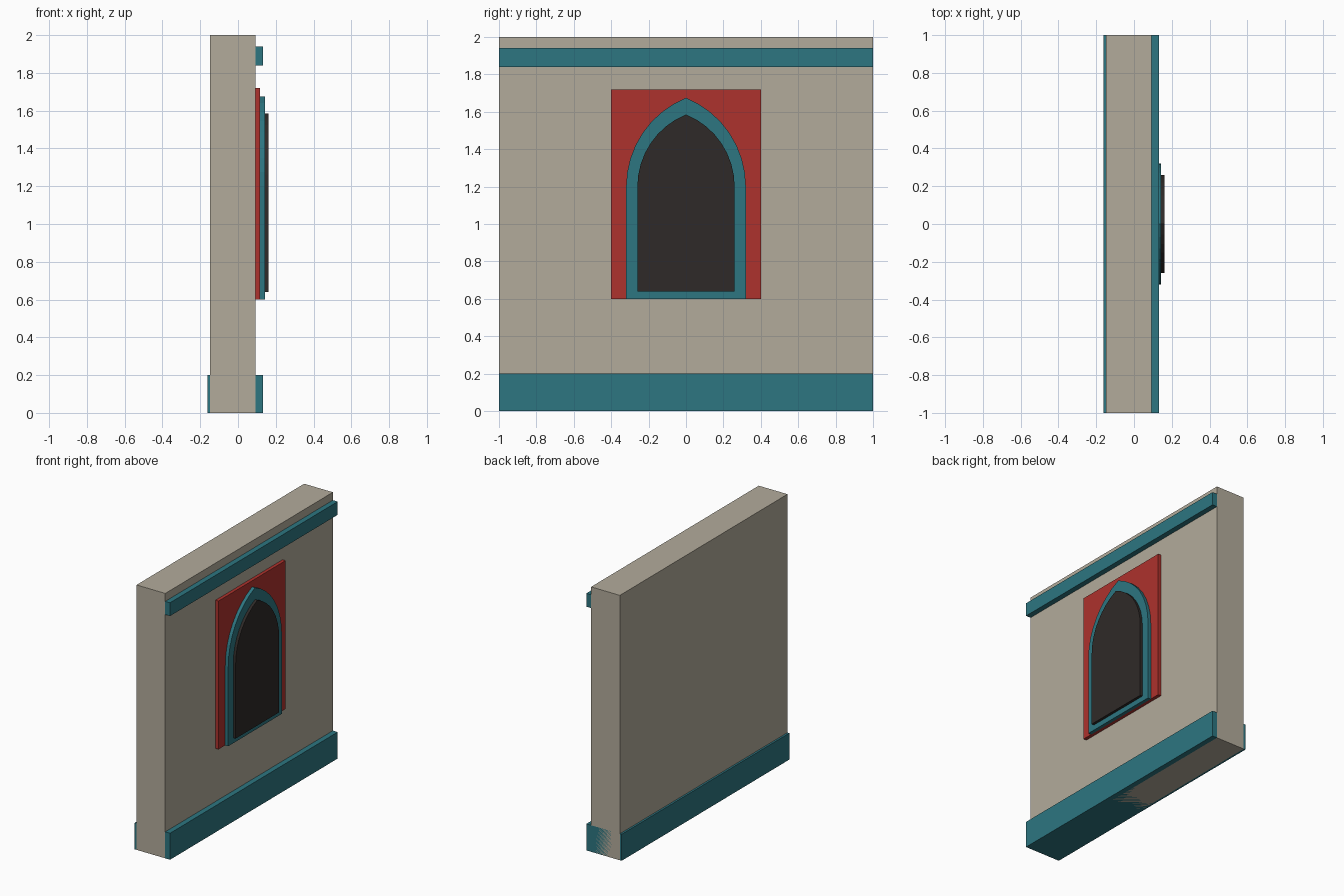
import bpy, bmesh, math

if "Cube" in bpy.data.objects:
    bpy.data.objects.remove(bpy.data.objects["Cube"])


def material(name, rgb):
    m = bpy.data.materials.new(name)
    m.diffuse_color = (*rgb, 1)
    m.use_nodes = True
    m.node_tree.nodes["Principled BSDF"].inputs["Base Color"].default_value = m.diffuse_color
    return m


STONE = material("stone", (0.45, 0.41, 0.33))
TEAL = material("teal", (0.026, 0.18, 0.22))
RED = material("red", (0.42, 0.032, 0.026))
DARK = material("dark", (0.028, 0.023, 0.021))


def prism(name, outline, x0, x1, mat):
    """Extrude a (y, z) outline along x from x0 to x1."""
    bm = bmesh.new()
    face = bm.faces.new([bm.verts.new((x0, y, z)) for y, z in outline])
    ext = bmesh.ops.extrude_face_region(bm, geom=[face])["geom"]
    verts = [v for v in ext if isinstance(v, bmesh.types.BMVert)]
    bmesh.ops.translate(bm, vec=(x1 - x0, 0, 0), verts=verts)
    bmesh.ops.recalc_face_normals(bm, faces=bm.faces)
    mesh = bpy.data.meshes.new(name)
    bm.to_mesh(mesh)
    bm.free()
    mesh.materials.append(mat)
    obj = bpy.data.objects.new(name, mesh)
    bpy.context.collection.objects.link(obj)
    return obj


def rect(w, z0, z1):
    return [(-w, z0), (w, z0), (w, z1), (-w, z1)]


def pointed_arch(w, z0, spring, steps=8):
    """Two arcs of radius 1.6 w, meeting in a point on the centre line."""
    r = 1.6 * w
    end = math.acos((r - w) / r)
    side = [(w - r + r * math.cos(end * i / steps),
             spring + r * math.sin(end * i / steps)) for i in range(steps)]
    apex = (0, spring + r * math.sin(end))
    left = [(-y, z) for y, z in reversed(side)]
    return [(-w, z0), (w, z0)] + side + [apex] + left


# Wall slab with plinth and cornice bands
FACE = 0.0925
prism("wall", rect(1, 0, 2), -0.1475, FACE, STONE)
prism("plinth_band", rect(1, 0, 0.2), -0.1625, 0.1325, TEAL)
prism("cornice_band", rect(1, 1.84, 1.94), FACE, 0.1325, TEAL)

# Window: layered panel, arched surround and dark opening
prism("window_panel", rect(0.4, 0.6, 1.72), FACE, 0.1175, RED)
prism("arch_surround", pointed_arch(0.32, 0.6, 1.2), 0.1175, 0.1425, TEAL)
prism("arch_opening", pointed_arch(0.26, 0.64, 1.2), 0.1425, 0.1625, DARK)
